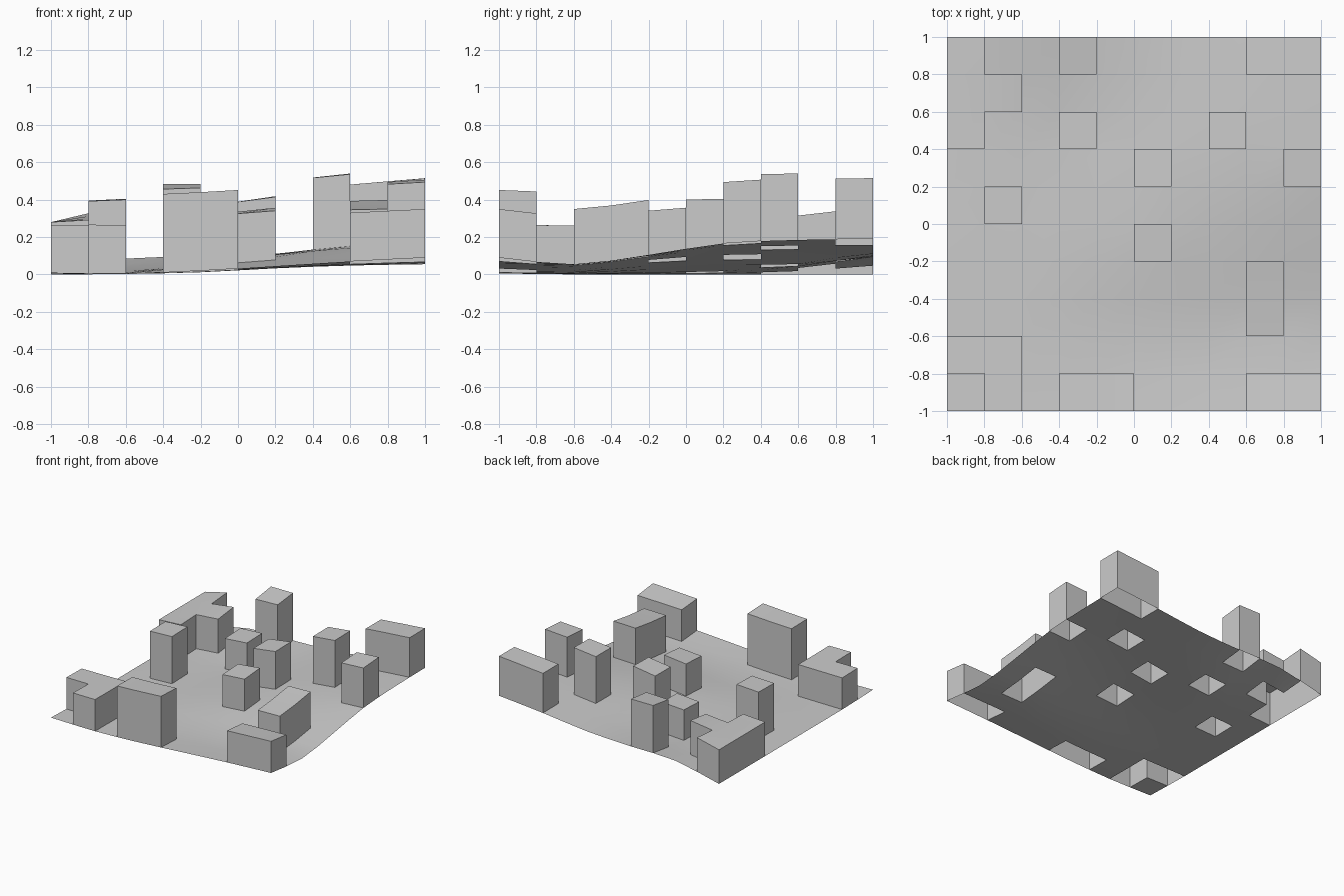
import bpy, bmesh, math

old = bpy.data.objects.get("Cube")
if old:
    bpy.data.objects.remove(old, do_unlink=True)

N, STEP = 10, 0.2

# Coarse ground heights: rows run front to back, columns run along x
RELIEF = [
    [.010, .005, .020, .045, .070, .090],
    [.000, .003, .012, .033, .048, .055],
    [.000, .010, .045, .078, .095, .105],
    [.000, .018, .052, .105, .142, .166],
    [.000, .035, .056, .109, .155, .185],
    [.000, .085, .094, .111, .155, .190],
]


def spline(vals, t):
    """Smooth curve through evenly spaced values, t counted in samples."""
    i = min(int(t), len(vals) - 2)
    f = t - i
    b, c = vals[i], vals[i + 1]
    a = vals[i - 1] if i > 0 else 2 * b - c
    d = vals[i + 2] if i + 2 < len(vals) else 2 * c - b
    return b + f / 2 * (c - a + f * (2*a - 5*b + 4*c - d + f * (3*(b - c) + d - a)))


def ground_z(i, j):
    return max(0, spline([spline(row, i / 2) for row in RELIEF], j / 2))


grey = bpy.data.materials.new("light_grey")
grey.use_nodes = True
colour = (0.6, 0.6, 0.6, 1)
grey.diffuse_color = colour
grey.node_tree.nodes["Principled BSDF"].inputs["Base Color"].default_value = colour


def patch(name, cells, lift=0):
    """Sheet of ground cells; with a lift it becomes a roof with walls."""
    bm = bmesh.new()
    verts = {}

    def vert(i, j):
        if (i, j) not in verts:
            verts[i, j] = bm.verts.new((i * STEP - 1, j * STEP - 1, ground_z(i, j) + lift))
        return verts[i, j]

    for i, j in cells:
        bm.faces.new([vert(i, j), vert(i + 1, j), vert(i + 1, j + 1), vert(i, j + 1)])
    if lift:
        rim = [e for e in bm.edges if e.is_boundary]
        new = bmesh.ops.extrude_edge_only(bm, edges=rim)["geom"]
        for v in new:
            if isinstance(v, bmesh.types.BMVert):
                v.co.z -= lift
        bmesh.ops.recalc_face_normals(bm, faces=bm.faces[:])
    mesh = bpy.data.meshes.new(name)
    bm.to_mesh(mesh)
    bm.free()
    mesh.materials.append(grey)
    ob = bpy.data.objects.new(name, mesh)
    bpy.context.collection.objects.link(ob)
    bpy.ops.object.select_all(action="DESELECT")
    ob.select_set(True)
    bpy.context.view_layer.objects.active = ob
    bpy.ops.object.shade_smooth_by_angle(angle=math.radians(30))


# Buildings: height and the ground cells each one stands on
BUILDINGS = {
    "front_right_corner_building": (.26, [(0, 1), (1, 1), (1, 0)]),
    "front_middle_building": (.42, [(3, 0), (4, 0)]),
    "front_left_building": (.26, [(8, 0), (9, 0)]),
    "left_long_building": (.298, [(8, 2), (8, 3)]),
    "centre_building": (.263, [(5, 4)]),
    "right_tower": (.387, [(1, 5)]),
    "inner_building": (.31, [(5, 6)]),
    "left_edge_tower": (.328, [(9, 6)]),
    "back_inner_building": (.25, [(3, 7)]),
    "tall_tower": (.385, [(7, 7)]),
    "back_right_building": (.28, [(0, 7), (0, 8), (0, 9), (1, 8)]),
    "back_tower": (.39, [(3, 9)]),
    "back_left_building": (.325, [(8, 9), (9, 9)]),
}

taken = set()
for name, (height, cells) in BUILDINGS.items():
    patch(name, cells, height)
    taken.update(cells)

# Rolling ground, open beneath the buildings
patch("ground", [(i, j) for i in range(N) for j in range(N) if (i, j) not in taken])
